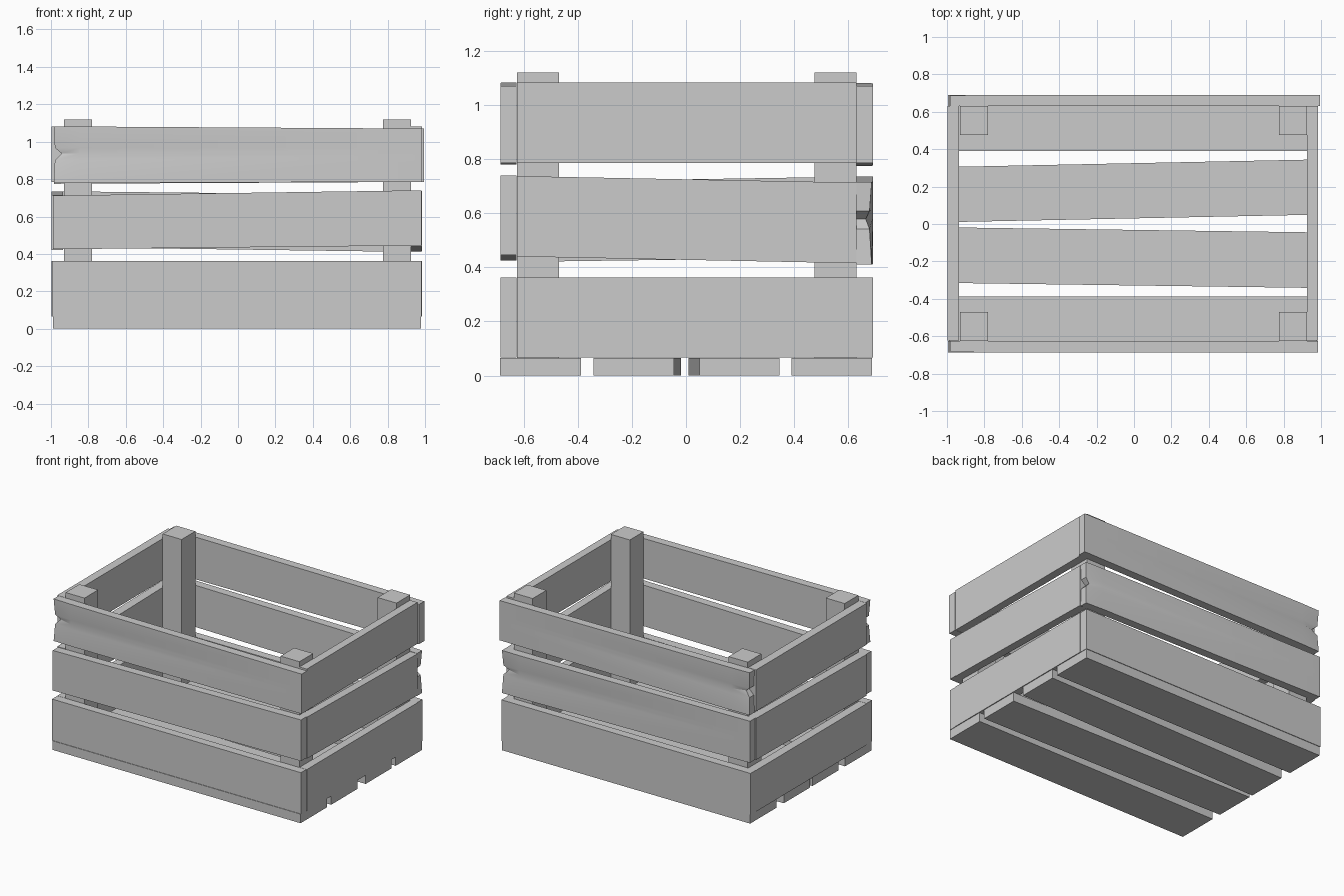
import bpy, bmesh
from mathutils import Vector

if "Cube" in bpy.data.objects:
    bpy.data.objects.remove(bpy.data.objects["Cube"])


def plank(name, to_world, length, low, high, depth, chip=None):
    """Board running from length[0] to length[1]; low/high give edge heights at
    both ends; depth is (inner, outer). chip = (end index, height fraction)."""
    end, at = chip if chip else (0, 0.5)
    u0, u1 = length[end], length[1 - end]
    d = 1 if u1 > u0 else -1
    out = 1 if depth[1] > depth[0] else -1
    if chip:
        levels = [0, at - 0.12, at, at + 0.1, 1]
        cut = [0, 0.006, 0.042, 0.006, 0]
        dent = [0.004, 0.012, 0.026, 0.012, 0.004]
        cols = [u0, u0 + d * 0.14, u1]
    else:
        levels, cut, dent, cols = [0, 1], [0, 0], [0, 0], [u0, u1]
    bm = bmesh.new()
    grids = []
    for side in (0, 1):
        grid = []
        for c, u in enumerate(cols):
            t = (u - length[0]) / (length[1] - length[0])
            lo = low[0] + (low[1] - low[0]) * t
            hi = high[0] + (high[1] - high[0]) * t
            column = []
            for f, k, s in zip(levels, cut, dent):
                uu = u + d * k if c == 0 else u
                dd = depth[side] - (out * s if c == 0 and side else 0)
                column.append(bm.verts.new(to_world(uu, dd, lo + (hi - lo) * f)))
            grid.append(column)
        grids.append(grid)
    a, b = grids
    n, m = len(cols), len(levels)
    for g in grids:
        for i in range(n - 1):
            for j in range(m - 1):
                bm.faces.new((g[i][j], g[i + 1][j], g[i + 1][j + 1], g[i][j + 1]))
    for i in range(n - 1):
        for j in (0, m - 1):
            bm.faces.new((a[i][j], a[i + 1][j], b[i + 1][j], b[i][j]))
    for j in range(m - 1):
        for i in (0, n - 1):
            bm.faces.new((a[i][j], a[i][j + 1], b[i][j + 1], b[i][j]))
    bmesh.ops.recalc_face_normals(bm, faces=bm.faces)
    mesh = bpy.data.meshes.new(name)
    bm.to_mesh(mesh)
    bm.free()
    obj = bpy.data.objects.new(name, mesh)
    bpy.context.collection.objects.link(obj)
    if chip:
        bpy.ops.object.select_all(action='DESELECT')
        obj.select_set(True)
        bpy.context.view_layer.objects.active = obj
        bpy.ops.object.shade_smooth_by_angle(angle=0.5)
    return obj


def along_x(u, d, h):
    return Vector((u, d, h))


def along_y(u, d, h):
    return Vector((d, u, h))


def flat(u, d, h):
    return Vector((u, h, d))


# Corner posts
for x0, x1, xn in ((-0.93, -0.78, "left"), (0.775, 0.925, "right")):
    for y0, y1, yn in ((-0.625, -0.47, "front"), (0.475, 0.63, "back")):
        plank(f"post_{yn}_{xn}", along_x, (x0, x1), (0.065, 0.065), (1.12, 1.12), (y0, y1))

# Long front and back planks
F, B = (-0.626, -0.686), (0.63, 0.69)
plank("front_plank_bottom", along_x, (-0.995, 0.98), (0.066, 0.066), (0.362, 0.362), F)
plank("front_plank_middle", along_x, (-0.99, 0.98), (0.425, 0.445), (0.712, 0.74), F)
plank("front_plank_top", along_x, (-0.985, 0.985), (0.78, 0.785), (1.082, 1.07), F, (0, 0.52))
plank("back_plank_bottom", along_x, (-0.995, 0.98), (0.066, 0.066), (0.362, 0.362), B)
plank("back_plank_middle", along_x, (-0.99, 0.98), (0.437, 0.41), (0.735, 0.715), B, (1, 0.55))
plank("back_plank_top", along_x, (-0.985, 0.995), (0.775, 0.785), (1.08, 1.07), B, (0, 0.52))

# Short side planks
for name, depth, mid_low, mid_high in (
        ("right", (0.925, 0.983), (0.44, 0.415), (0.737, 0.713)),
        ("left", (-0.935, -0.997), (0.42, 0.437), (0.715, 0.735))):
    L = (-0.624, 0.63)
    plank(name + "_plank_bottom", along_y, L, (0.066, 0.066), (0.362, 0.362), depth)
    plank(name + "_plank_middle", along_y, L, mid_low, mid_high, depth)
    plank(name + "_plank_top", along_y, L, (0.785, 0.785), (1.082, 1.082), depth)

# Floor slats, the middle two laid slightly askew
for i, (low, high) in enumerate((
        ((-0.688, -0.688), (-0.388, -0.388)),
        ((-0.315, -0.342), (-0.018, -0.045)),
        ((0.01, 0.05), (0.305, 0.345)),
        ((0.39, 0.39), (0.687, 0.687)))):
    plank(f"floor_slat_{i + 1}", flat, (-0.99, 0.978), low, high, (0.0, 0.065))
